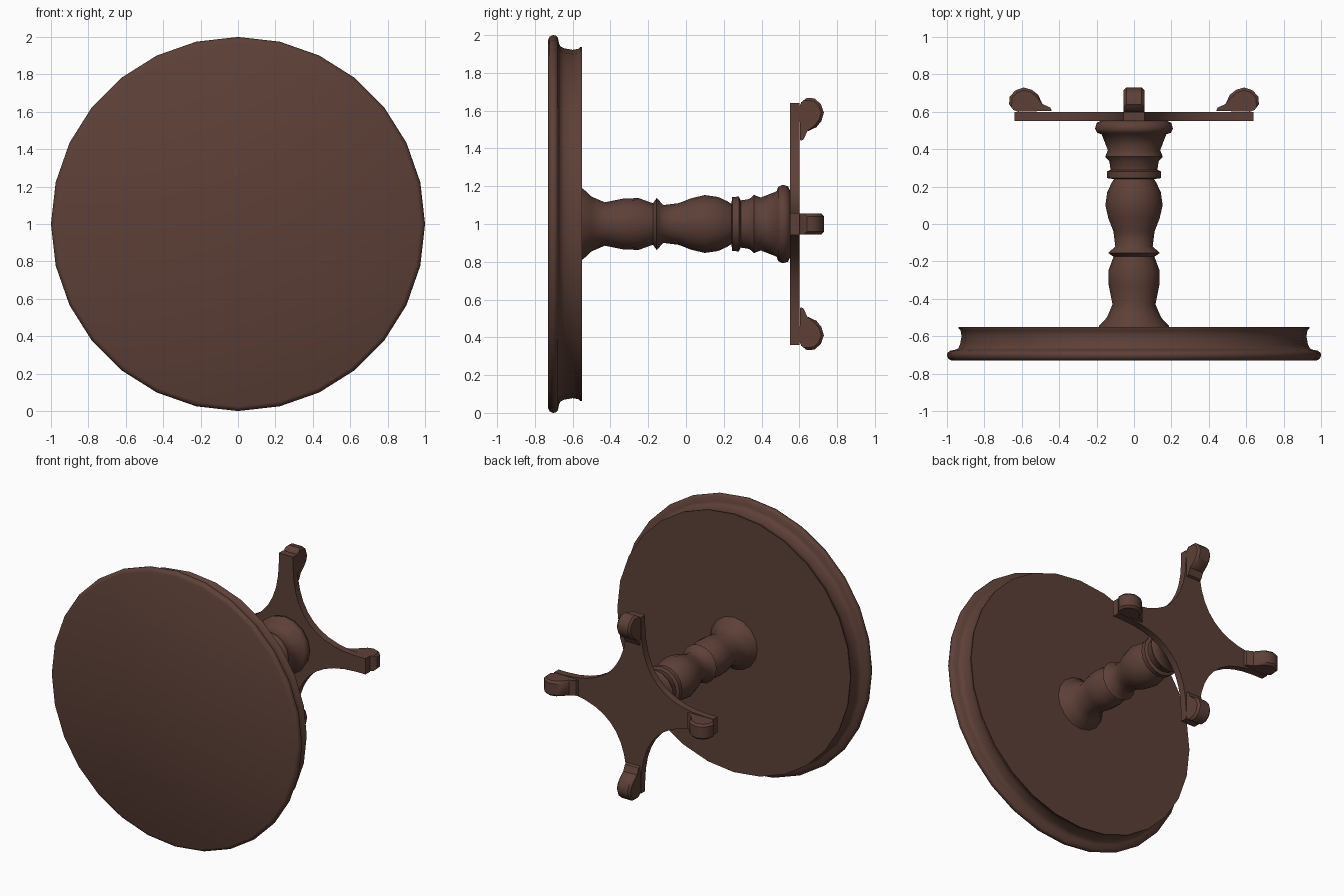
import bpy, bmesh, math

if "Cube" in bpy.data.objects:
    bpy.data.objects.remove(bpy.data.objects["Cube"])

wood = bpy.data.materials.new("dark_brown_wood")
wood.diffuse_color = (0.109, 0.051, 0.038, 1)
wood.use_nodes = True
wood.node_tree.nodes["Principled BSDF"].inputs["Base Color"].default_value = wood.diffuse_color


def finish(name, bm, angle):
    bmesh.ops.recalc_face_normals(bm, faces=bm.faces)
    me = bpy.data.meshes.new(name)
    bm.to_mesh(me)
    bm.free()
    me.materials.append(wood)
    ob = bpy.data.objects.new(name, me)
    bpy.context.collection.objects.link(ob)
    bpy.ops.object.select_all(action='DESELECT')
    ob.select_set(True)
    bpy.context.view_layer.objects.active = ob
    bpy.ops.object.shade_smooth_by_angle(angle=math.radians(angle))
    return ob


def lathe(name, profile, sides, angle):
    """Turn (y, radius) points round the y axis through z = 1, with capped ends."""
    bm = bmesh.new()
    rings = []
    for y, r in profile:
        rings.append([bm.verts.new((r * math.sin(2 * math.pi * i / sides), y,
                                    1 + r * math.cos(2 * math.pi * i / sides)))
                      for i in range(sides)])
    for a, b in zip(rings, rings[1:]):
        for i in range(sides):
            j = (i + 1) % sides
            bm.faces.new((a[i], a[j], b[j], b[i]))
    bm.faces.new(rings[0])
    bm.faces.new(rings[-1])
    return finish(name, bm, angle)


# Round table top: rounded rim and hollowed apron
lathe("table_top", [(-.73, .975), (-.722, .992), (-.705, 1.0), (-.69, .998),
                    (-.678, .985), (-.672, .955), (-.665, .94), (-.645, .93),
                    (-.60, .922), (-.57, .927), (-.558, .938), (-.55, .938)], 28, 50)

# Turned column
lathe("column", [(-.555, .19), (-.545, .187), (-.50, .145), (-.43, .115),
                 (-.33, .135), (-.25, .137), (-.19, .115), (-.175, .11),
                 (-.155, .138), (-.12, .10), (-.04, .11), (.03, .137), (.10, .153),
                 (.17, .143), (.22, .12), (.24, .107), (.245, .143), (.28, .145),
                 (.29, .125), (.335, .132), (.36, .154), (.395, .14), (.48, .173),
                 (.488, .197), (.51, .208), (.54, .20), (.552, .175)], 16, 60)

# Four-pointed base plate with concave sides
bm = bmesh.new()
tip, half, start, ctrl = .64, .057, .57, .062
quarter = [(half, tip)]
for k in range(11):
    t = k / 10
    a, b, c = (1 - t) ** 2, 2 * t * (1 - t), t * t
    quarter.append((a * half + b * ctrl + c * start, a * start + b * ctrl + c * half))
quarter.append((tip, half))
outline = []
for q in range(4):
    cs, sn = round(math.cos(q * math.pi / 2)), round(math.sin(q * math.pi / 2))
    outline += [(u * cs + v * sn, v * cs - u * sn) for u, v in quarter]
face = bm.faces.new([bm.verts.new((x, .55, 1 + z)) for x, z in outline])
ext = bmesh.ops.extrude_face_region(bm, geom=[face])
bmesh.ops.translate(bm, vec=(0, .05, 0),
                    verts=[v for v in ext["geom"] if isinstance(v, bmesh.types.BMVert)])
finish("base_plate", bm, 30)

# Scroll feet: side profile (distance from axis, y), one at each tip
foot = [(.44, .605), (.447, .622), (.49, .642), (.512, .69), (.545, .717),
        (.59, .73), (.635, .714), (.665, .68), (.668, .64), (.645, .61), (.62, .6)]
for q, side in enumerate(("top", "right", "bottom", "left")):
    cs, sn = math.cos(q * math.pi / 2), math.sin(q * math.pi / 2)
    bm = bmesh.new()
    caps = []
    for w in (-.055, .055):
        caps.append([bm.verts.new((w * cs + u * sn, y, 1 + u * cs - w * sn))
                     for u, y in foot])
    ends = [bm.faces.new(c) for c in caps]
    n = len(foot)
    for i in range(n):
        j = (i + 1) % n
        bm.faces.new((caps[0][i], caps[0][j], caps[1][j], caps[1][i]))
    bmesh.ops.recalc_face_normals(bm, faces=bm.faces)
    # soften the rounded part of both sides
    edges = [e for f in ends for e in f.edges
             if min(v.co.y for v in e.verts) > .635]
    bmesh.ops.bevel(bm, geom=edges, offset=.014, segments=1, affect='EDGES')
    finish("foot_" + side, bm, 40)
